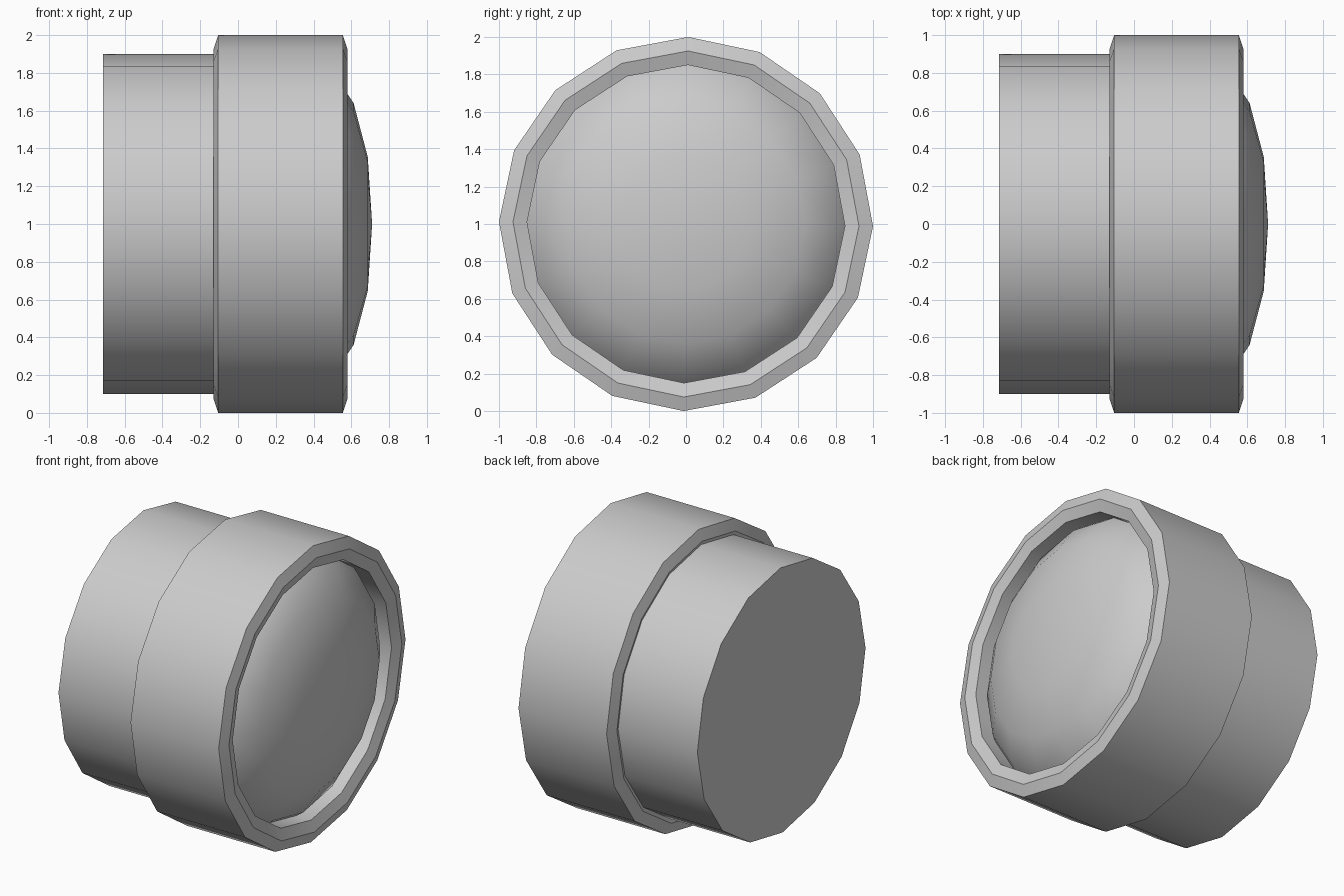
import bpy, bmesh, math

if "Cube" in bpy.data.objects:
    bpy.data.objects.remove(bpy.data.objects["Cube"])

SIDES = 16
TWIST = math.radians(-0.7)


def lathe(name, profile, closed=False):
    """Revolve (x, radius) points around the horizontal x axis at z = 1."""
    bm = bmesh.new()
    rings = []
    for x, r in profile:
        if r == 0:
            rings.append([bm.verts.new((x, 0, 1))])
            continue
        ring = []
        for i in range(SIDES):
            a = 2 * math.pi * i / SIDES + TWIST
            ring.append(bm.verts.new((x, r * math.cos(a), 1 + r * math.sin(a))))
        rings.append(ring)
    pairs = list(zip(rings, rings[1:]))
    if closed:
        pairs.append((rings[-1], rings[0]))
    for a, b in pairs:
        for i in range(SIDES):
            j = (i + 1) % SIDES
            if len(b) == 1:
                bm.faces.new((a[i], a[j], b[0]))
            else:
                bm.faces.new((a[i], a[j], b[j], b[i]))
    # flat cap on an open first end
    if not closed:
        bm.faces.new(rings[0])
    bmesh.ops.recalc_face_normals(bm, faces=bm.faces)
    mesh = bpy.data.meshes.new(name)
    bm.to_mesh(mesh)
    bm.free()
    ob = bpy.data.objects.new(name, mesh)
    bpy.context.collection.objects.link(ob)
    bpy.ops.object.select_all(action='DESELECT')
    ob.select_set(True)
    bpy.context.view_layer.objects.active = ob
    bpy.ops.object.shade_smooth_by_angle(angle=math.radians(30))
    return ob


# Rear cylinder running into the collar and ending in a shallow domed front
lathe("body_with_dome", [(-0.715, 0.90), (0.37, 0.90), (0.495, 0.815),
                         (0.612, 0.64), (0.687, 0.355), (0.71, 0)])

# Hollow collar with chamfered inner and outer rims
lathe("collar", [(-0.105, 1.0), (0.555, 1.0), (0.58, 0.925), (0.555, 0.85),
                 (-0.105, 0.85), (-0.13, 0.925)], closed=True)
